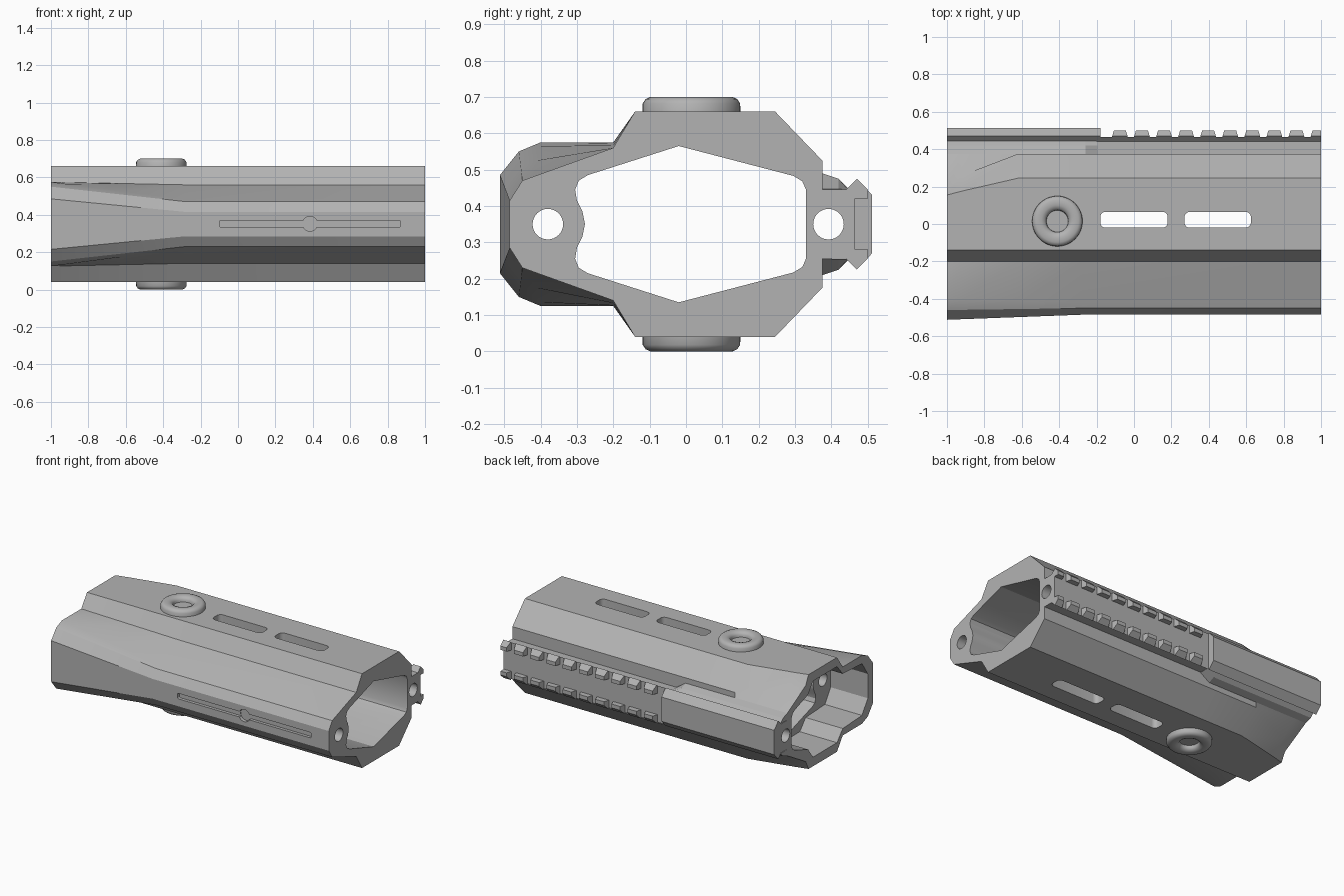
import bpy, bmesh, math
from mathutils import Vector

cube = bpy.data.objects.get("Cube")
if cube:
    bpy.data.objects.remove(cube, do_unlink=True)

MID = 0.35  # height of the mirror plane

metal = bpy.data.materials.new("grey_metal")
metal.use_nodes = True
GREY = (0.45, 0.45, 0.45, 1)
metal.diffuse_color = GREY
metal.node_tree.nodes["Principled BSDF"].inputs["Base Color"].default_value = GREY


def finish(name, bm):
    bmesh.ops.recalc_face_normals(bm, faces=bm.faces)
    mesh = bpy.data.meshes.new(name)
    bm.to_mesh(mesh)
    bm.free()
    mesh.materials.append(metal)
    ob = bpy.data.objects.new(name, mesh)
    bpy.context.collection.objects.link(ob)
    return ob


def mirrored(half):
    """Close an upper half outline with its reflection below the middle."""
    return half + [(y, 2 * MID - z) for y, z in reversed(half) if abs(z - MID) > 1e-4]


def loft(name, sections):
    """Skin rings of 3D points and cap both ends."""
    bm = bmesh.new()
    rings = [[bm.verts.new(p) for p in ring] for ring in sections]
    n = len(rings[0])
    for a, b in zip(rings, rings[1:]):
        for i in range(n):
            j = (i + 1) % n
            bm.faces.new((a[i], a[j], b[j], b[i]))
    bm.faces.new(rings[0])
    bm.faces.new(rings[-1])
    return finish(name, bm)


def prism(name, outline, axis, lo, hi):
    def place(p, d):
        v = list(p)
        v.insert("xyz".index(axis), d)
        return Vector(v)
    return loft(name, [[place(p, d) for p in outline] for d in (lo, hi)])


def circle(u, v, r, n=32):
    return [(u + r * math.cos(2 * math.pi * i / n), v + r * math.sin(2 * math.pi * i / n))
            for i in range(n)]


def rounded(u0, u1, v0, v1, r, n=5):
    pts = []
    corners = [(u1 - r, v1 - r), (u0 + r, v1 - r), (u0 + r, v0 + r), (u1 - r, v0 + r)]
    for k, (u, v) in enumerate(corners):
        for i in range(n + 1):
            a = math.pi / 2 * (k + i / n)
            pts.append((u + r * math.cos(a), v + r * math.sin(a)))
    return pts


def cut(ob, cutters):
    for c in cutters:
        c.hide_render = True
        mod = ob.modifiers.new("cut", "BOOLEAN")
        mod.operation, mod.solver, mod.object = "DIFFERENCE", "EXACT", c
    deps = bpy.context.evaluated_depsgraph_get()
    mesh = bpy.data.meshes.new_from_object(ob.evaluated_get(deps))
    ob.modifiers.clear()
    ob.data = mesh


def smooth(ob, angle):
    bpy.ops.object.select_all(action="DESELECT")
    ob.select_set(True)
    bpy.context.view_layer.objects.active = ob
    bpy.ops.object.shade_smooth_by_angle(angle=math.radians(angle))


# Main body: flared front shoulder and a chamfer that narrows at one end
flared = [(-.512, .485), (-.46, .55), (-.40, .575), (-.20, .575), (-.14, .66)]
plain = [(-.485, .415), (-.45, .47), (-.42, .481), (-.20, .56), (-.14, .66)]
backs = {
    -1: [(.155, .66), (.185, .60), (.375, .49)],
    -.92: [(.176, .66), (.26, .575), (.375, .49)],
    -.62: [(.245, .66), (.375, .525), (.375, .49)],
    -.28: [(.245, .66), (.375, .525), (.375, .49)],
    1: [(.245, .66), (.375, .525), (.375, .49)],
}
rings = []
for x, back in backs.items():
    t = min(1, (x + 1) / .72)
    front = [tuple(Vector(a).lerp(Vector(b), t)) for a, b in zip(flared, plain)]
    rings.append([(x, y, z) for y, z in mirrored(front + back)])
body = loft("handguard_body", rings)

# Web joining the rail to the body
web = prism("rail_web", mirrored([(.375, .445), (.445, .445)]), "x", -1, 1)

# Cutters: bore, wide end pocket, rod holes, slots and front groove
bore_half = [(-.278, MID), (-.285, .385), (-.30, .415), (-.305, .445), (-.295, .47),
             (-.27, .485), (-.02, .565), (.295, .483), (.32, .468), (.33, .445)]
pocket_half = [(-.46, .43), (-.40, .52), (-.20, .53), (-.14, .60), (.11, .60),
               (.16, .53), (.295, .483), (.33, .445)]
bore = prism("bore_cutter", mirrored(bore_half), "x", -1.1, 1.1)
pocket = prism("pocket_cutter", mirrored(pocket_half), "x", -1.1, -.73)
rod_front = prism("front_rod_cutter", circle(-.38, MID, .042), "x", -1.1, 1.1)
rod_back = prism("back_rod_cutter", circle(.392, MID, .042), "x", -1.1, 1.1)
slots = [prism("slot_cutter", rounded(a, b, -.02, .065, .028), "z", -.1, .8)
         for a, b in ((-.18, .18), (.27, .625))]
groove = prism("groove_cutter", rounded(-.1, .87, .334, .37, .008), "y", -.6, -.465)
dimple = prism("dimple_cutter", circle(.385, .352, .04), "y", -.6, -.463)
cutters = [bore, pocket, rod_front, rod_back, groove, dimple] + slots
cut(body, cutters)
cut(web, [rod_back])
for c in cutters:
    bpy.data.objects.remove(c, do_unlink=True)
smooth(body, 24)
smooth(web, 24)

# Ledges above and below the web, ending in a short ramp
for side in (1, -1):
    steps = [(-1, 1), (-.26, 1), (-.195, .05)]
    ledge = [(.375, .445), (.375, .49), (.42, .475), (.445, .45)]
    ring3 = [[(x, y, MID + side * (.095 + (z - .445) * k)) for y, z in ledge] for x, k in steps]
    loft("upper_ledge" if side > 0 else "lower_ledge", ring3)

# Rail: solid rear section and a thinner base under the teeth
prism("rail_solid", mirrored([(.44, .445), (.47, .475), (.512, .43)]), "x", -1, -.18)
prism("rail_base", mirrored([(.44, .445), (.465, .47)]), "x", -.18, 1)

# Rail teeth in two rows with sloping flanks
tooth = [(.465, .42), (.50, .42), (.50, .445), (.47, .475), (.465, .47)]
for side, row in ((1, "upper"), (-1, "lower")):
    for i in range(10):
        x0 = .118 * (i - 1)
        x1 = min(x0 + .085, 1)
        ends = []
        for x, lean in ((x0, 1), (x1, -1 if x1 < 1 else 0)):
            ends.append([(x + lean * (y - .465) * .3, y, MID + side * (z - MID))
                         for y, z in tooth])
        loft(f"{row}_rail_tooth_{i + 1}", ends)

# Round sockets above and below
socket = [(0, .668), (.058, .668), (.06, .682), (.068, .693), (.085, .70), (.113, .70),
          (.126, .694), (.134, .682), (.135, .65)]
for side, name in ((1, "top_socket"), (-1, "bottom_socket")):
    bm = bmesh.new()
    vs = [bm.verts.new((-.41 + r, .015, MID + side * (z - MID))) for r, z in socket]
    es = [bm.edges.new(pair) for pair in zip(vs, vs[1:])]
    bmesh.ops.spin(bm, geom=vs + es, cent=(-.41, .015, 0), axis=(0, 0, 1),
                   angle=2 * math.pi, steps=48, use_merge=True)
    bmesh.ops.remove_doubles(bm, verts=bm.verts, dist=1e-4)
    ob = finish(name, bm)
    if sum(p.normal.z * side * p.area for p in ob.data.polygons) < 0:
        ob.data.flip_normals()
    smooth(ob, 40)
